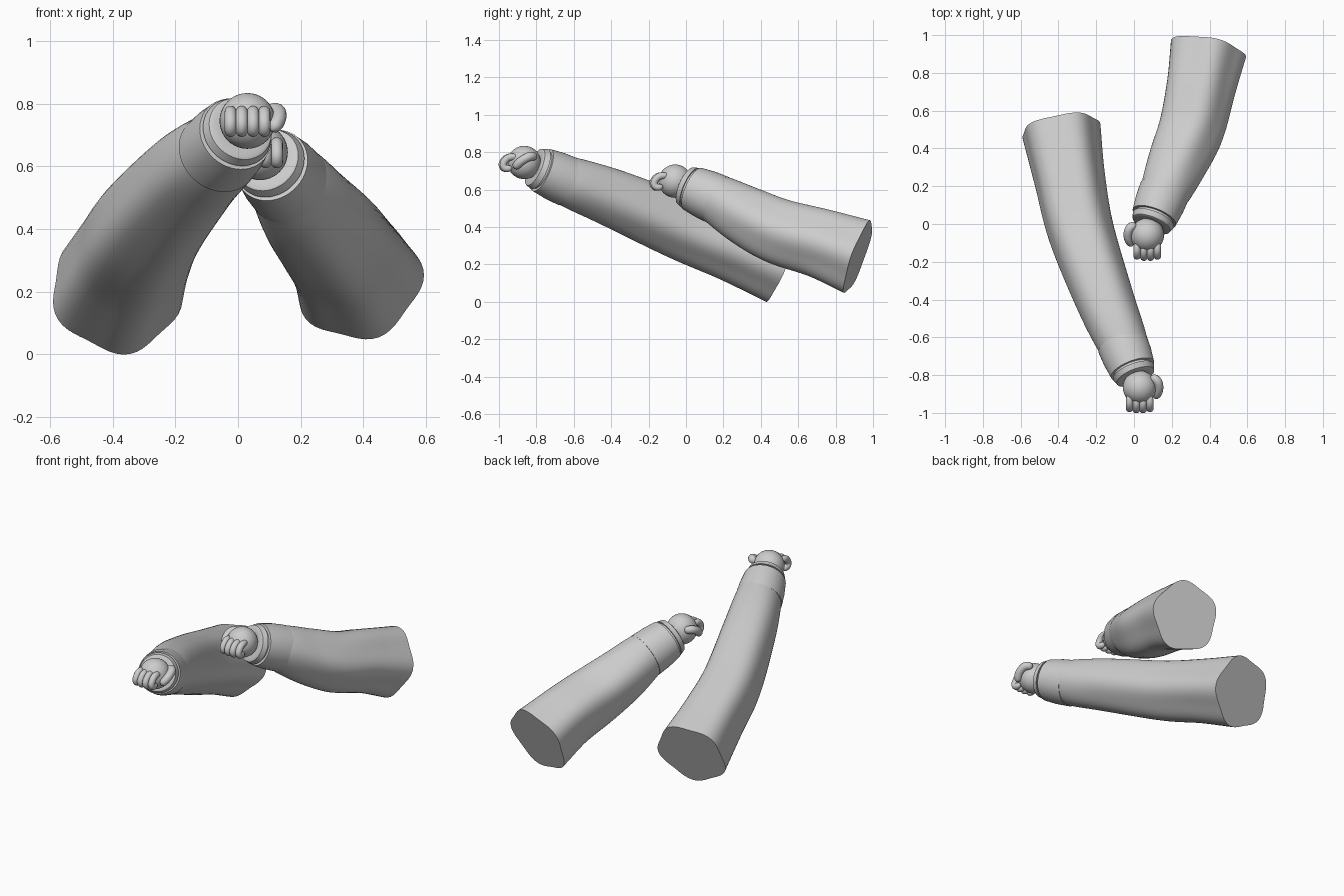
import bpy, bmesh, math
from mathutils import Vector

if "Cube" in bpy.data.objects:
    bpy.data.objects.remove(bpy.data.objects["Cube"])

GREY = (0.61, 0.61, 0.61, 1)
grey = bpy.data.materials.new("plain_grey")
grey.use_nodes = True
grey.diffuse_color = GREY
grey.node_tree.nodes["Principled BSDF"].inputs["Base Color"].default_value = GREY


def finish(name, bm):
    bmesh.ops.recalc_face_normals(bm, faces=bm.faces)
    mesh = bpy.data.meshes.new(name)
    bm.to_mesh(mesh)
    bm.free()
    mesh.materials.append(grey)
    mesh.shade_smooth()
    mesh.set_sharp_from_angle(angle=math.radians(40))
    obj = bpy.data.objects.new(name, mesh)
    bpy.context.collection.objects.link(obj)


def spline(points, steps):
    """Smooth curve through 4D points (x, y, z, radius)."""
    p = [Vector(q) for q in points]
    p = [2 * p[0] - p[1]] + p + [2 * p[-1] - p[-2]]
    out = []
    for i in range(1, len(p) - 2):
        a, b, c, d = p[i - 1:i + 3]
        for s in range(steps):
            t = s / steps
            out.append(0.5 * (2 * b + (c - a) * t + (2 * a - 5 * b + 4 * c - d) * t ** 2
                              + (3 * b - a - 3 * c + d) * t ** 3))
    return out + [p[-2]]


def loft(name, rings, sides, axis=None, phase=0, lobed=False):
    """Skin round rings; lobed rings become softly five-sided as they widen."""
    bm = bmesh.new()
    loops = []
    for i, ring in enumerate(rings):
        n = axis or (rings[min(i + 1, len(rings) - 1)].xyz - rings[max(i - 1, 0)].xyz)
        n = n.normalized()
        side = Vector((1, 0, 0))
        u = (side - n * side.dot(n)).normalized()
        v = n.cross(u)
        k = 0.048 * min(1, max(0, (ring.w - 0.125) / 0.07)) if lobed else 0
        loop = []
        for j in range(sides):
            a = math.tau * j / sides
            r = ring.w * (1 - k + k * math.cos(5 * (a - phase)))
            loop.append(bm.verts.new(ring.xyz + (u * math.cos(a) + v * math.sin(a)) * r))
        loops.append(loop)
    for a, b in zip(loops, loops[1:]):
        for j in range(sides):
            bm.faces.new((a[j], a[j - 1], b[j - 1], b[j]))
    bm.faces.new(loops[0])
    bm.faces.new(loops[-1])
    finish(name, bm)


def digit(name, points, radius):
    """Finger with rounded ends along a smooth path."""
    path = spline([(*p, radius) for p in points], 7)
    last = len(path) - 1
    for i, q in enumerate(path):
        q.w = radius * max(0.15, (1 - abs(2 * i / last - 1) ** 7) ** 0.5)
    loft(name, path, 14)


def build_arm(label, flip, ball, spine, phase):
    ball = Vector(ball)
    axis = Vector((0.34 * flip, -0.86, 0.376)).normalized()

    # sleeve from the cut shoulder to the wrist
    loft(label + "_sleeve", spline(spine, 8), 60, phase=phase, lobed=True)

    # cuff, narrow groove and wrist band that closes around the hand
    profile = [(-0.27, 0.11), (-0.27, 0.135), (-0.19, 0.132), (-0.11, 0.122), (-0.11, 0.106),
               (-0.096, 0.106), (-0.096, 0.116), (-0.066, 0.106), (-0.062, 0.098), (-0.066, 0.07)]
    rings = [Vector((*(ball + axis * t), r)) for t, r in profile]
    loft(label + "_cuff", rings, 48, axis=axis)

    # round hand
    bm = bmesh.new()
    bmesh.ops.create_uvsphere(bm, u_segments=32, v_segments=20, radius=0.089)
    bmesh.ops.translate(bm, verts=bm.verts, vec=ball)
    finish(label + "_hand", bm)

    # four curled fingers
    curl = [(-0.04, 0.03), (-0.09, 0.026), (-0.117, -0.005), (-0.108, -0.03), (-0.07, -0.032)]
    for i in range(4):
        x = (i - 1.5) * 0.036 * flip
        back = 0.006 if i in (0, 3) else 0
        digit(f"{label}_finger_{i + 1}",
              [ball + Vector((x, y + back, z)) for y, z in curl], 0.0195)

    # thumb folded along the inner side
    thumb = [(0.06, 0.06, 0.03), (0.095, 0.03, 0.032), (0.1, -0.015, 0.008), (0.08, -0.055, -0.03)]
    digit(label + "_thumb", [ball + Vector((x * flip, y, z)) for x, y, z in thumb], 0.024)


build_arm("right_arm", 1, (0.03, -0.865, 0.745),
          [(-0.39, 0.505, 0.2, 0.216), (-0.345, 0.25, 0.3, 0.194), (-0.285, -0.03, 0.405, 0.18),
           (-0.155, -0.4, 0.56, 0.157), (-0.06, -0.63, 0.645, 0.134), (-0.015, -0.75, 0.695, 0.1)],
          math.radians(-80))
build_arm("left_arm", -1, (0.07, -0.058, 0.645),
          [(0.385, 0.92, 0.24, 0.212), (0.347, 0.72, 0.312, 0.191), (0.298, 0.5, 0.375, 0.18),
           (0.23, 0.33, 0.455, 0.163), (0.165, 0.175, 0.543, 0.135), (0.11, 0.057, 0.595, 0.1)],
          0)
